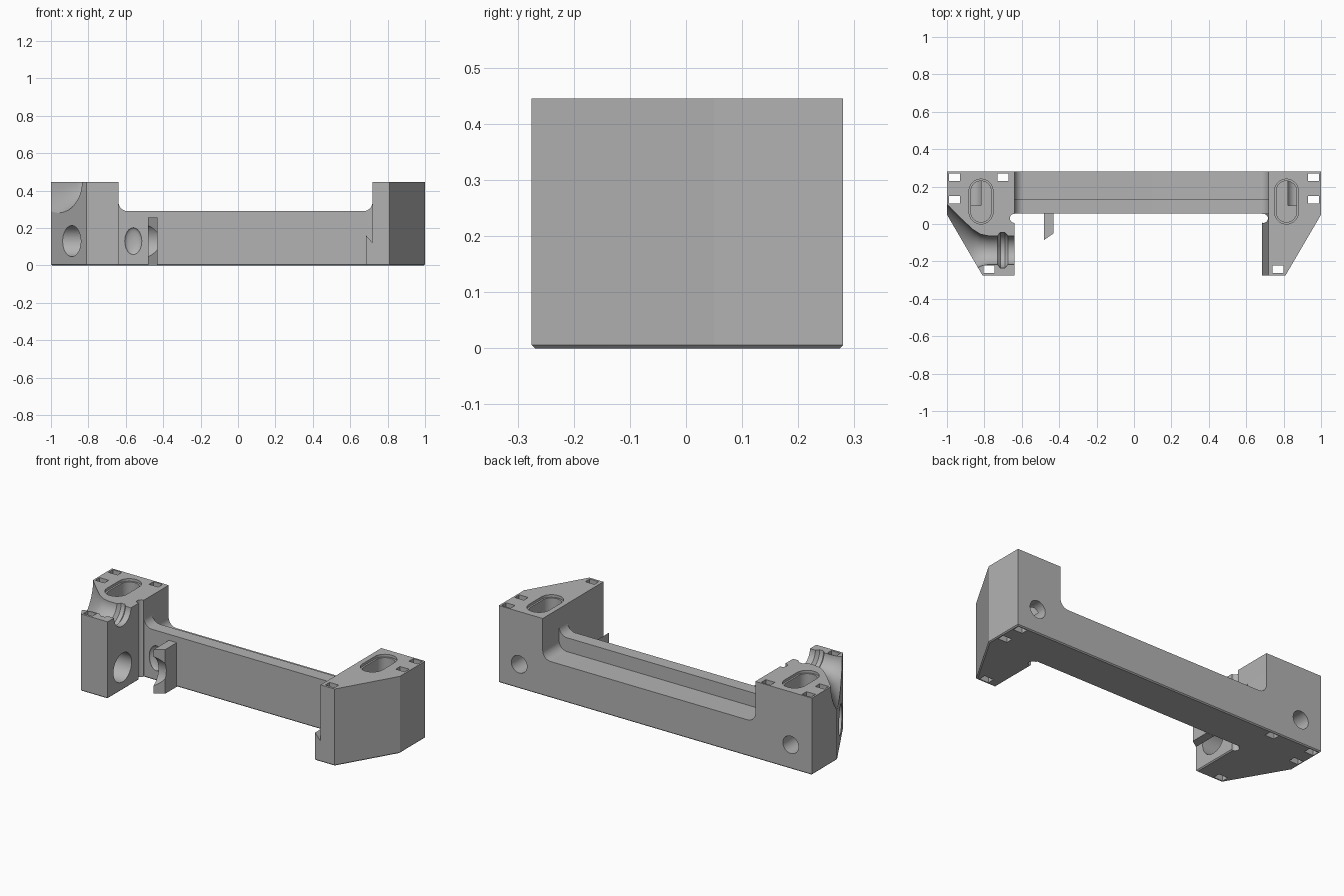
import bpy, bmesh
from math import sin, cos, pi, radians
from mathutils import Matrix, Vector

old = bpy.data.objects.get("Cube")
if old:
    bpy.data.objects.remove(old, do_unlink=True)

grey = bpy.data.materials.new("plain grey")
grey.use_nodes = True
GREY = (0.45, 0.45, 0.45, 1)
grey.diffuse_color = GREY
grey.node_tree.nodes["Principled BSDF"].inputs["Base Color"].default_value = GREY

H = 0.445          # full height
AXIS_Y = -0.14     # line of the cable channel and the holder


def make(name, bm):
    bmesh.ops.recalc_face_normals(bm, faces=bm.faces)
    mesh = bpy.data.meshes.new(name)
    bm.to_mesh(mesh)
    bm.free()
    mesh.materials.append(grey)
    ob = bpy.data.objects.new(name, mesh)
    bpy.context.collection.objects.link(ob)
    return ob


def prism(name, outline, lo, hi, axis="z", bevel=0):
    """Extrude a flat outline: xy along z, or xz along y."""
    bm = bmesh.new()
    place = (lambda a, b: (a, b, lo)) if axis == "z" else (lambda a, b: (a, lo, b))
    face = bm.faces.new([bm.verts.new(place(a, b)) for a, b in outline])
    bottom = list(face.edges)
    step = Vector((0, 0, hi - lo)) if axis == "z" else Vector((0, hi - lo, 0))
    new = bmesh.ops.extrude_face_region(bm, geom=[face], use_keep_orig=True)
    bmesh.ops.translate(bm, vec=step,
                        verts=[v for v in new["geom"] if isinstance(v, bmesh.types.BMVert)])
    bmesh.ops.recalc_face_normals(bm, faces=bm.faces)
    if bevel:
        bmesh.ops.bevel(bm, geom=bottom, offset=bevel, segments=1, affect="EDGES")
    return make(name, bm)


def lathe(name, profile, centre, axis, n=48):
    """Closed turned solid from (distance along axis, radius) points."""
    bm = bmesh.new()
    rings = [[bm.verts.new((r * cos(2 * pi * i / n), r * sin(2 * pi * i / n), d))
              for i in range(n)] for d, r in profile]
    for a, b in zip(rings, rings[1:]):
        for i in range(n):
            j = (i + 1) % n
            bm.faces.new((a[i], a[j], b[j], b[i]))
    bm.faces.new(rings[0])
    bm.faces.new(rings[-1])
    turn = Vector((0, 0, 1)).rotation_difference(Vector(axis)).to_matrix().to_4x4()
    bm.transform(Matrix.Translation(centre) @ turn)
    return make(name, bm)


def cut(target, cutter):
    mod = target.modifiers.new("cut", "BOOLEAN")
    mod.operation, mod.solver, mod.object = "DIFFERENCE", "EXACT", cutter
    bpy.context.view_layer.objects.active = target
    bpy.ops.object.modifier_apply(modifier=mod.name)
    bpy.data.objects.remove(cutter, do_unlink=True)


def arc(cx, cy, r, start, end, n=10):
    return [(cx + r * cos(radians(start + (end - start) * i / n)),
             cy + r * sin(radians(start + (end - start) * i / n))) for i in range(n + 1)]


def box_outline(x, y, w, d):
    return [(x - w, y - d), (x + w, y - d), (x + w, y + d), (x - w, y + d)]


def stadium(x, y0, y1, r):
    return arc(x, y1 - r, r, 0, 180, 16) + arc(x, y0 + r, r, 180, 360, 16)


# Bracket: plan outline with two cheeks joined by a rear beam
plan = [(-1, 0.28), (-1, 0.05), (-0.81, -0.275), (-0.64, -0.275), (-0.64, 0.055),
        (0.685, 0.055), (0.685, -0.275), (0.81, -0.275), (1, 0.05), (1, 0.28)]
body = prism("bracket_body", plan, 0, H, bevel=0.006)


# Stepped saddle above the beam, with rounded inner corners
def saddle(floor, y0, y1):
    left, right, r = -0.639, 0.7195, 0.05
    outline = [(right, 0.6), (left, 0.6)]
    outline += arc(left + r, floor + r, r, 180, 270)
    outline += arc(right - r, floor + r, r, 270, 360)
    return prism("saddle_cutter", outline, y0, y1, "y")


cut(body, saddle(0.21, 0.13, 0.4))
cut(body, saddle(0.29, 0.04, 0.14))

# Hooked ledge on the inside of the left cheek
cut(body, prism("hook_cutter", [(0.72, 0.6), (0.72, 0.12), (0.65, 0.2), (0.6, 0.2), (0.6, 0.6)],
                -0.4, 0.054, "y"))

# Relief holes in the inner corners
for x in (-0.64, 0.692):
    cut(body, lathe("relief_cutter", [(-0.1, 0.024), (0.6, 0.024)], (x, 0.03, 0), (0, 0, 1), 24))

# Stadium pockets with a shallow lip, and round holes in the back
for x, hole_x in ((-0.818, -0.865), (0.815, 0.87)):
    cut(body, prism("pocket_cutter", stadium(x, 0.01, 0.23, 0.054), 0.16, 0.6))
    cut(body, prism("lip_cutter", stadium(x, 0, 0.24, 0.064), 0.43, 0.6))
    cut(body, lathe("back_hole_cutter", [(0, 0.05), (0.3, 0.05)], (hole_x, 0.1, 0.14),
                    (0, 1, 0), 32))

# Small rectangular through slots
for x, y in ((-0.96, 0.25), (-0.7, 0.25), (-0.96, 0.13), (-0.775, -0.242),
             (0.96, 0.25), (0.96, 0.13), (0.77, -0.242)):
    cut(body, prism("slot_cutter", box_outline(x, y, 0.029, 0.02), -0.1, 0.6))

# Round holder hole through the right cheek
cut(body, lathe("holder_cutter", [(-1.2, 0.083), (-0.58, 0.083)], (0, AXIS_Y, 0.13), (1, 0, 0)))

# Flared channel with a ring groove across the top of the right cheek
flare = [(-1.03, 0.28), (-0.98, 0.225), (-0.92, 0.165), (-0.86, 0.11), (-0.82, 0.085),
         (-0.78, 0.077), (-0.73, 0.077), (-0.715, 0.095), (-0.69, 0.095), (-0.675, 0.077),
         (-0.6, 0.077)]
cut(body, lathe("channel_cutter", flare, (0, AXIS_Y, H + 0.001), (1, 0, 0)))

# Shallow oval dimple in the front of the beam
bm = bmesh.new()
bmesh.ops.create_uvsphere(bm, u_segments=24, v_segments=16, radius=1)
bm.transform(Matrix.Translation((-0.56, 0.056, 0.13)) @ Matrix.Diagonal((0.046, 0.02, 0.072, 1)))
cut(body, make("dimple_cutter", bm))

# Upright clip with a round bite out of its front
clip = prism("holder_clip", [(-0.48, 0.06), (-0.48, -0.085), (-0.43, -0.05), (-0.43, 0.06)],
             0, 0.255)
cut(clip, lathe("clip_cutter", [(-0.6, 0.1), (-0.3, 0.1)], (0, AXIS_Y, 0.13), (1, 0, 0)))

# Smooth the curved walls, keep the edges crisp
for ob in (body, clip):
    bpy.ops.object.select_all(action="DESELECT")
    ob.select_set(True)
    bpy.context.view_layer.objects.active = ob
    bpy.ops.object.shade_smooth_by_angle(angle=radians(25))
